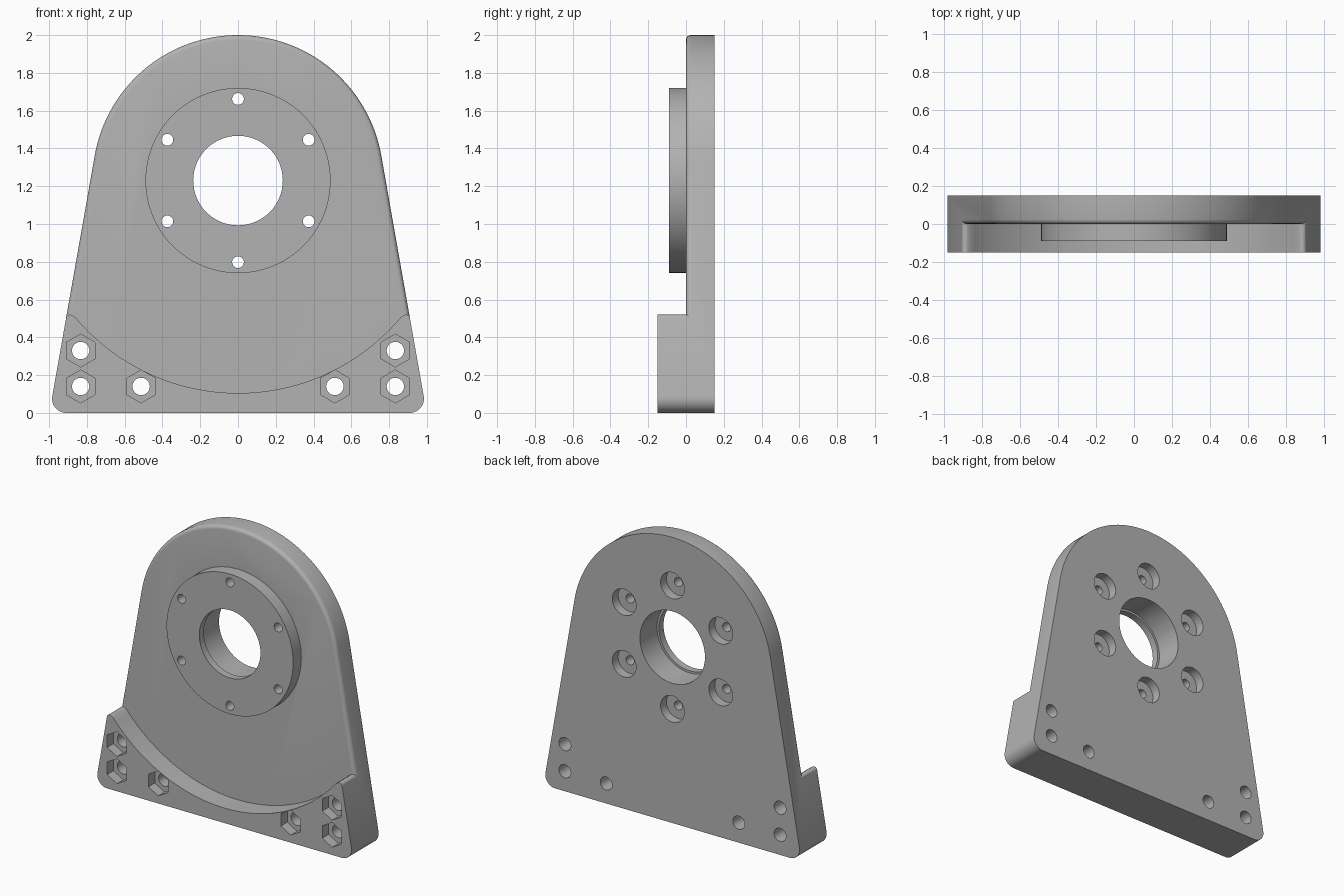
import bpy, bmesh, math
from math import sin, cos, pi, radians, sqrt

cube = bpy.data.objects.get("Cube")
if cube:
    bpy.data.objects.remove(cube)

AXIS_Z = 1.23           # height of the bore axis
TOP_R = 0.77            # radius of the rounded top
CORNER_R = 0.075        # bottom corner radius
SADDLE_R = 1.125        # radius of the curved step
TILT = radians(10)      # lean of the sides
BACK = 0.15
FRONT = -0.15

steel = bpy.data.materials.new("Grey Metal")
steel.use_nodes = True
GREY = (0.45, 0.45, 0.45, 1)
steel.diffuse_color = GREY
steel.node_tree.nodes["Principled BSDF"].inputs["Base Color"].default_value = GREY


def arc(cx, cz, r, a0, a1, n):
    return [(cx + r * cos(a0 + (a1 - a0) * i / n), cz + r * sin(a0 + (a1 - a0) * i / n))
            for i in range(n + 1)]


def mirror(points):
    """Right half first, then its mirror image, as one loop."""
    return points + [(-x, z) for x, z in reversed(points) if abs(x) > 1e-5]


def side_x(z, inset=0):
    return (TOP_R - inset - (z - AXIS_Z) * sin(TILT)) / cos(TILT)


def extrude(name, outline, y0, y1, round_front=0):
    """Extrude an x-z outline from y0 to y1, optionally rounding the front rim."""
    bm = bmesh.new()
    face = bm.faces.new([bm.verts.new((x, y0, z)) for x, z in outline])
    rim = list(face.edges)
    new = bmesh.ops.extrude_face_region(bm, geom=[face], use_keep_orig=True)["geom"]
    bmesh.ops.translate(bm, vec=(0, y1 - y0, 0),
                        verts=[v for v in new if isinstance(v, bmesh.types.BMVert)])
    bmesh.ops.recalc_face_normals(bm, faces=bm.faces)
    if round_front:
        bmesh.ops.bevel(bm, geom=rim, offset=round_front, segments=4,
                        profile=0.5, affect='EDGES')
    mesh = bpy.data.meshes.new(name)
    bm.to_mesh(mesh)
    bm.free()
    mesh.materials.append(steel)
    obj = bpy.data.objects.new(name, mesh)
    bpy.context.collection.objects.link(obj)
    return obj


def disc(name, x, z, r, y0, y1, n=32, start=0.0):
    return extrude(name, arc(x, z, r, start, start + 2 * pi, n)[:-1], y0, y1)


def combine(target, tool, operation):
    """Apply a boolean and discard the tool object."""
    mod = target.modifiers.new(operation, 'BOOLEAN')
    mod.operation = operation
    mod.solver = 'EXACT'
    mod.object = tool
    bpy.context.view_layer.objects.active = target
    bpy.ops.object.modifier_apply(modifier=mod.name)
    bpy.data.objects.remove(tool)


# Main plate: rounded bottom corners, leaning sides, arched top
corner = arc(side_x(CORNER_R, CORNER_R), CORNER_R, CORNER_R, -pi / 2, TILT, 10)
plate = extrude("mounting_plate", mirror(corner + arc(0, AXIS_Z, TOP_R, TILT, pi / 2, 40)),
                0, BACK, round_front=0.025)

# Thick foot: same bottom corners, concave top edge with rounded horns
horn_r = 0.022
horn_z = 0.52 - horn_r
horn = arc(side_x(horn_z, horn_r), horn_z, horn_r, TILT, radians(130), 8)
end = math.asin(0.862 / SADDLE_R)
saddle = arc(0, AXIS_Z, SADDLE_R, -pi / 2 + end, -pi / 2, 32)
foot = extrude("foot_block", mirror(corner + horn + saddle), FRONT, 0.04)
combine(plate, foot, 'UNION')

# Raised round flange
combine(plate, disc("flange", 0, AXIS_Z, 0.49, -0.09, 0.04, 96), 'UNION')

# Centre bore: narrow lip at the front, wider behind
combine(plate, disc("bore_lip", 0, AXIS_Z, 0.237, -0.3, 0.3, 64), 'DIFFERENCE')
combine(plate, disc("bore", 0, AXIS_Z, 0.252, -0.04, 0.3, 64), 'DIFFERENCE')

# Ring of bolt holes, counterbored from the back
for k in range(6):
    a = pi / 2 + k * pi / 3
    x, z = 0.432 * cos(a), AXIS_Z + 0.432 * sin(a)
    combine(plate, disc("bolt_hole", x, z, 0.031, -0.3, 0.3), 'DIFFERENCE')
    combine(plate, disc("counterbore", x, z, 0.092, BACK - 0.065, 0.3), 'DIFFERENCE')

# Foot holes with hexagonal nut pockets at the front
for side in (-1, 1):
    for x, z in ((0.833, 0.33), (0.833, 0.14), (0.513, 0.14)):
        combine(plate, disc("foot_hole", side * x, z, 0.046, -0.3, 0.3), 'DIFFERENCE')
        combine(plate, disc("nut_pocket", side * x, z, 0.087, -0.3, FRONT + 0.07, 6, pi / 2),
                'DIFFERENCE')

# Smooth the curved walls, keep edges sharp
bpy.ops.object.select_all(action='DESELECT')
plate.select_set(True)
bpy.context.view_layer.objects.active = plate
bpy.ops.object.shade_smooth_by_angle(angle=radians(30))
